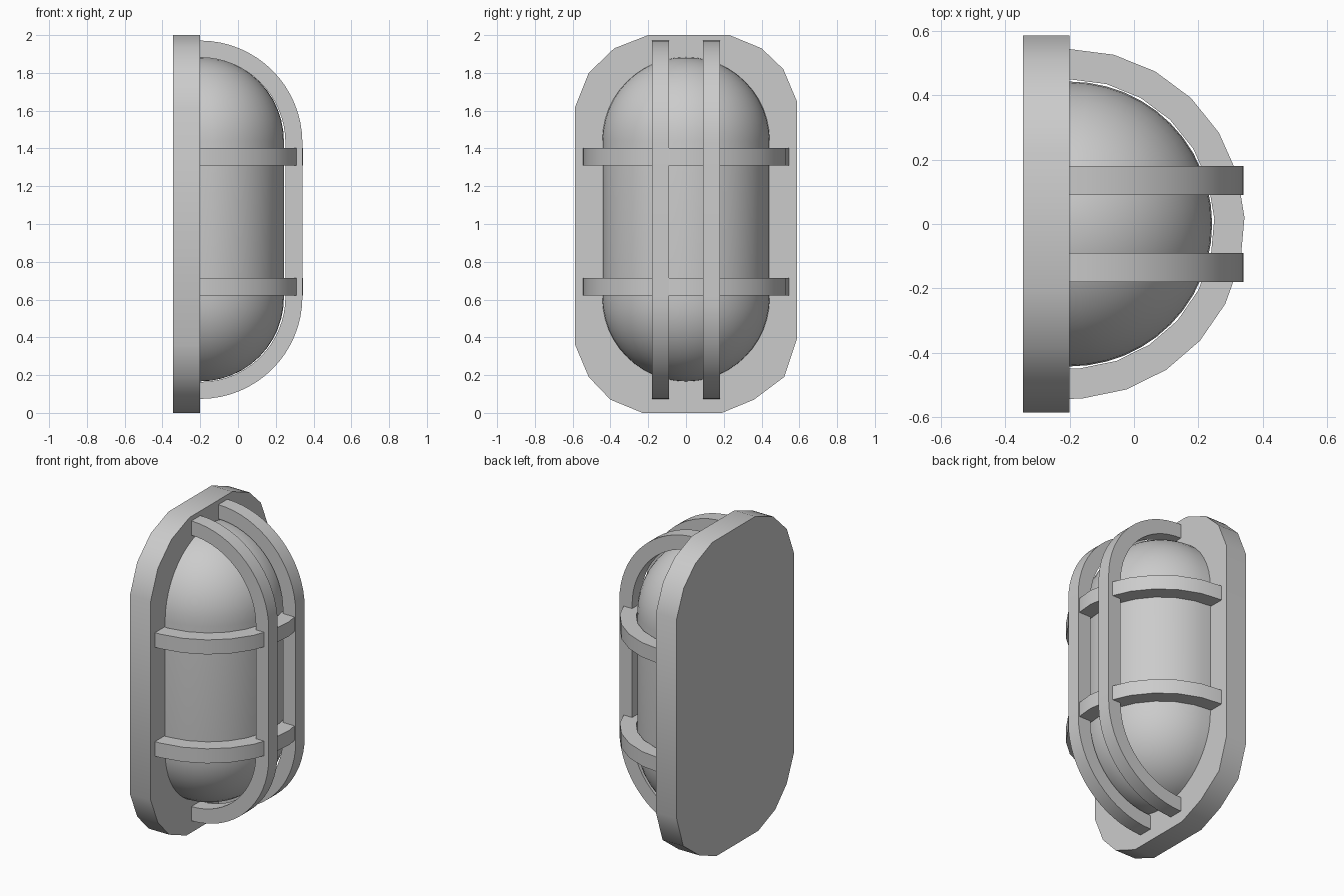
import bpy
import bmesh
from math import sin, cos, pi, radians

if "Cube" in bpy.data.objects:
    bpy.data.objects.remove(bpy.data.objects["Cube"])

WALL_X = -0.20   # front face of the back plate, where dome and bars start
MID_Z = 1.025


def finish(name, bm, angle=35):
    bmesh.ops.recalc_face_normals(bm, faces=bm.faces)
    mesh = bpy.data.meshes.new(name)
    bm.to_mesh(mesh)
    bm.free()
    ob = bpy.data.objects.new(name, mesh)
    bpy.context.collection.objects.link(ob)
    bpy.ops.object.select_all(action='DESELECT')
    ob.select_set(True)
    bpy.context.view_layer.objects.active = ob
    bpy.ops.object.shade_smooth_by_angle(angle=radians(angle))
    return ob


def prism(name, outline, offset):
    """Extrude a planar outline of 3D points along an offset vector."""
    bm = bmesh.new()
    face = bm.faces.new([bm.verts.new(p) for p in outline])
    new = bmesh.ops.extrude_face_region(bm, geom=[face], use_keep_orig=True)["geom"]
    bmesh.ops.translate(bm, vec=offset,
                        verts=[g for g in new if isinstance(g, bmesh.types.BMVert)])
    return finish(name, bm)


def band(name, outer, inner, offset):
    """Solid strip between two matching paths, extruded along an offset."""
    bm = bmesh.new()
    rings = []
    for o, i in zip(outer, inner):
        corners = [o, i, [a + b for a, b in zip(i, offset)], [a + b for a, b in zip(o, offset)]]
        rings.append([bm.verts.new(c) for c in corners])
    for r, s in zip(rings, rings[1:]):
        for k in range(4):
            n = (k + 1) % 4
            bm.faces.new((r[k], r[n], s[n], s[k]))
    bm.faces.new(rings[0])
    bm.faces.new(rings[-1])
    return finish(name, bm)


# Back plate: long rectangle with coarse rounded corners
plate = [(-0.20, 2), (0.23, 2), (0.40, 1.93), (0.515, 1.82), (0.587, 1.65),
         (0.587, 0.39), (0.52, 0.19), (0.36, 0.07), (0.19, 0), (-0.23, 0),
         (-0.40, 0.07), (-0.515, 0.19), (-0.587, 0.36), (-0.587, 1.62),
         (-0.515, 1.80), (-0.38, 1.93)]
prism("back_plate", [(-0.345, y, z) for y, z in plate], (WALL_X + 0.345, 0, 0))

# Lamp dome: half of an upright capsule
R, HALF, N = 0.443, 0.415, 12
profile = [(R * sin(pi / 2 * k / N), MID_Z + HALF + R * cos(pi / 2 * k / N))
           for k in range(N + 1)]
profile += [(r, 2 * MID_Z - z) for r, z in reversed(profile)]
bm = bmesh.new()
SEG = 24
grid = [[bm.verts.new((WALL_X + r * cos(a), r * sin(a), z)) for r, z in profile]
        for a in [-pi / 2 + pi * s / SEG for s in range(SEG + 1)]]
for c, d in zip(grid, grid[1:]):
    for k in range(len(profile) - 1):
        bm.faces.new((c[k], d[k], d[k + 1], c[k + 1]))
bmesh.ops.remove_doubles(bm, verts=bm.verts, dist=1e-5)
finish("lamp_dome", bm, 60)


# Vertical guard bars: stadium arches over the dome
def arch(radius, y):
    arc = [pi / 2 * k / 16 for k in range(17)]
    top = [(WALL_X + radius * sin(a), y, 1.43 + radius * cos(a)) for a in arc]
    return top + [(x, y, 2 * 1.0225 - z) for x, _, z in reversed(top)]


for side, y in (("left", -0.18), ("right", 0.09)):
    band("vertical_bar_" + side, arch(0.541, y), arch(0.451, y), (0, 0.09, 0))


# Horizontal guard bars: faceted half rings around the dome
def half_ring(radius, z):
    angles = [radians(90 - 14.65 * k) for k in range(13)] + [-pi / 2]
    return [(WALL_X + radius * cos(a), radius * sin(a), z) for a in angles]


for level, z in (("lower", 0.622), ("upper", 1.311)):
    band("horizontal_bar_" + level, half_ring(0.544, z), half_ring(0.45, z), (0, 0, 0.092))
